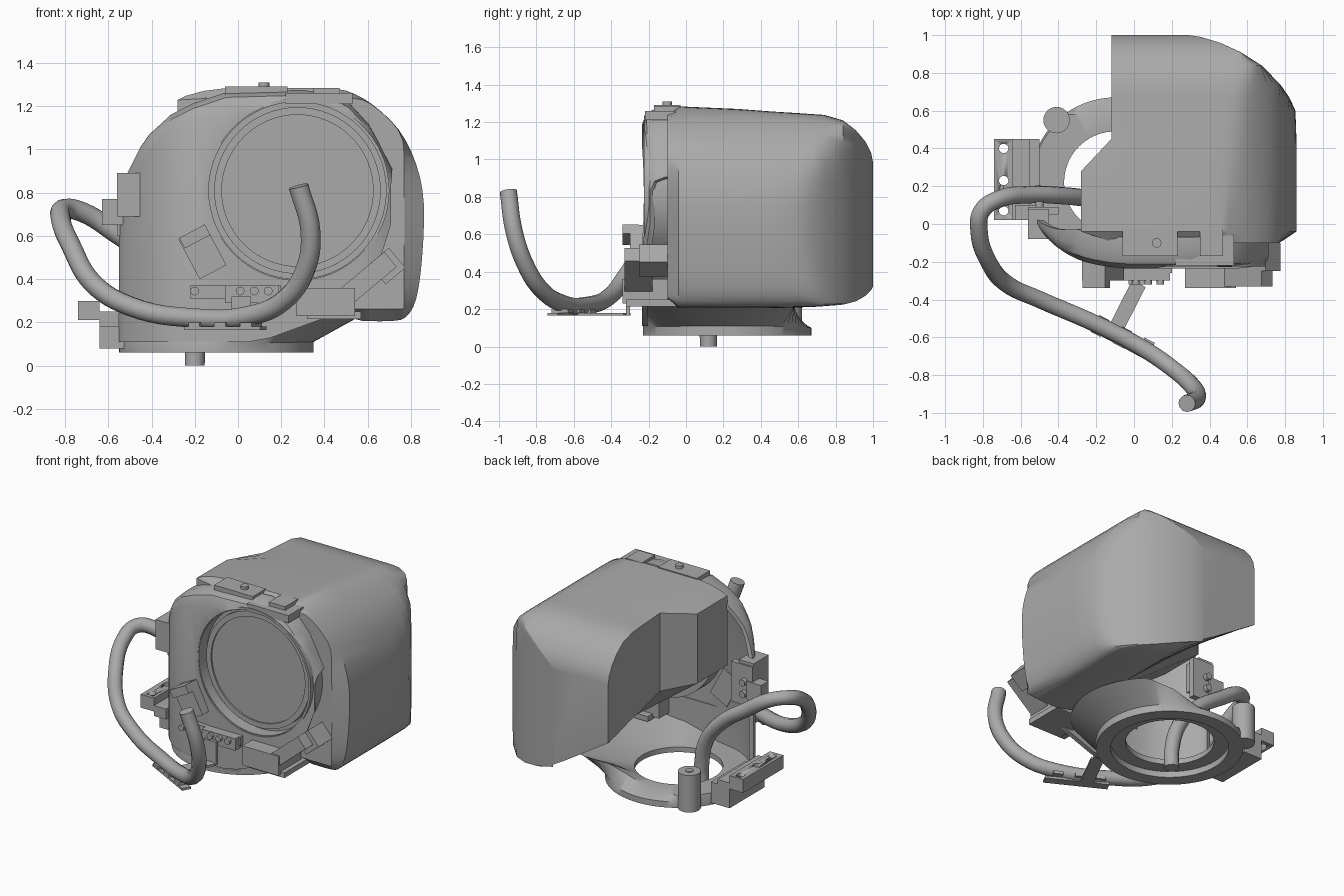
import bpy, bmesh
from math import sin, cos, pi, radians, sqrt
from mathutils import Vector, Matrix

cube = bpy.data.objects.get("Cube")
if cube:
    bpy.data.objects.remove(cube)

grey = bpy.data.materials.new("plain grey")
grey.use_nodes = True
grey.diffuse_color = (0.4, 0.4, 0.4, 1)
grey.node_tree.nodes["Principled BSDF"].inputs["Base Color"].default_value = grey.diffuse_color


def finish(name, bm, smooth=35):
    bmesh.ops.recalc_face_normals(bm, faces=bm.faces)
    mesh = bpy.data.meshes.new(name)
    bm.to_mesh(mesh)
    bm.free()
    mesh.materials.append(grey)
    ob = bpy.data.objects.new(name, mesh)
    bpy.context.collection.objects.link(ob)
    shade(ob, smooth)
    return ob


def shade(ob, angle=35):
    bpy.ops.object.select_all(action='DESELECT')
    ob.select_set(True)
    bpy.context.view_layer.objects.active = ob
    bpy.ops.object.shade_smooth_by_angle(angle=radians(angle))


def apply(ob, kind, **settings):
    mod = ob.modifiers.new(kind, kind)
    for key, value in settings.items():
        setattr(mod, key, value)
    bpy.context.view_layer.objects.active = ob
    bpy.ops.object.modifier_apply(modifier=mod.name)


def box(name, x, y, z, turn=0, axis='Y'):
    """Box from ranges, turned about its own centre."""
    bm = bmesh.new()
    size = [b - a for a, b in (x, y, z)]
    mid = Vector([(a + b) / 2 for a, b in (x, y, z)])
    m = Matrix.Translation(mid) @ Matrix.Rotation(radians(turn), 4, axis) @ Matrix.Diagonal((*size, 1))
    bmesh.ops.create_cube(bm, size=1, matrix=m)
    return finish(name, bm)


def rod(name, start, end, r, sides=24):
    a, b = Vector(start), Vector(end)
    bm = bmesh.new()
    m = Matrix.Translation((a + b) / 2) @ (b - a).to_track_quat('Z', 'Y').to_matrix().to_4x4()
    bmesh.ops.create_cone(bm, cap_ends=True, segments=sides, radius1=r, radius2=r,
                          depth=(b - a).length, matrix=m)
    return finish(name, bm)


def drill(ob, start, end, r, sides):
    cutter = rod("cutter", start, end, r, sides)
    apply(ob, 'BOOLEAN', operation='DIFFERENCE', object=cutter, solver='EXACT')
    bpy.data.objects.remove(cutter)


def loft(name, loops, closed_rows=True, closed_loft=False, caps=False, smooth=35):
    """Skin a list of equally long point loops."""
    bm = bmesh.new()
    rows = [[bm.verts.new(p) for p in loop] for loop in loops]
    n = len(rows[0])
    pairs = list(zip(rows, rows[1:])) + ([(rows[-1], rows[0])] if closed_loft else [])
    for a, b in pairs:
        for i in range(n if closed_rows else n - 1):
            j = (i + 1) % n
            bm.faces.new((a[i], a[j], b[j], b[i]))
    if caps:
        bm.faces.new(rows[0])
        bm.faces.new(rows[-1])
    return finish(name, bm, smooth)


def lerp(table, t):
    if t <= table[0][0]:
        return table[0][1]
    for (a, va), (b, vb) in zip(table, table[1:]):
        if t <= b:
            return va + (vb - va) * (t - a) / (b - a)
    return table[-1][1]


def smooth_path(points, steps=3):
    """Rounded path through the points."""
    p = [Vector(q) for q in points]
    p = [p[0]] + p + [p[-1]]
    out = []
    for a, b, c, d in zip(p, p[1:], p[2:], p[3:]):
        for k in range(steps):
            t = k / steps
            out.append(b + (c - a) * t / 2 + (a * 2 - b * 5 + c * 4 - d) * t * t / 2
                       + (b * 3 - a - c * 3 + d) * t ** 3 / 2)
    return out + [p[-1]]


def soft_min(a, b):
    return (a + b - sqrt((a - b) ** 2 + .0004)) / 2


# Main shell: one outline, trimmed by rounded limits towards the back, slanted underneath
outline = smooth_path([(.39, 1.29), (.5, 1.275), (.62, 1.21), (.745, 1.09), (.825, .93), (.86, .75),
                       (.852, .5), (.825, .31), (.775, .22), (.7, .2), (.58, .2)])
left_top = [(-.28, 1.23), (-.24, 1.25), (-.155, 1.275), (-.05, 1.29)]
# y, left, right limit, bottom limit, top limit, height of the lower left edge
stations = [(-.1, -.1, .77, .26, 1.24, .74), (-.04, -.28, 1, .19, 1.3, .76),
            (.28, -.28, .98, .19, 1.275, .76), (.45, -.12, .94, .19, 1.26, .73),
            (.6, -.12, .87, .2, 1.25, .69), (.67, -.12, .825, .203, 1.245, .67),
            (.74, -.12, .775, .21, 1.24, .66), (.84, -.12, .675, .22, 1.21, .63),
            (.91, -.12, .565, .24, 1.155, .61), (.96, -.12, .455, .27, 1.095, .6),
            (.99, -.12, .355, .3, 1.035, .59), (1, -.12, .29, .32, .985, .59)]
loops = []
for y, l, r, b, t, edge in stations:
    spots = [(x, lerp(left_top, x)) for x in (l, l + .04, l + .12, l + .23)]
    spots += [(x, z) for x, z in outline]
    slant = [(l, edge), (.43, .24)]
    spots += [(x, lerp(slant, soft_min(x, r))) for x in (.43, .2)] + [(l, edge)]
    loops.append([(soft_min(x, r), y, -soft_min(-soft_min(z, t), -b)) for x, z in spots])
loft("main_shell", loops, caps=True, smooth=32)

# Curved front wall with a rounded top edge and a round opening
top = [(-.54, .72), (-.5, .88), (-.42, 1.04), (-.3, 1.15), (-.2, 1.2), (-.05, 1.25), (.3, 1.26),
       (.48, 1.23), (.6, 1.1), (.7, .9)]
low = [(.1, .11), (.4, .22), (.55, .32), (.64, .45), (.7, .65)]
plan = smooth_path([(-.535, .07), (-.52, .03), (-.47, -.04), (-.4, -.11), (-.3, -.17), (-.2, -.2),
                    (-.05, -.22), (.15, -.22), (.3, -.22), (.45, -.22), (.55, -.22), (.63, -.21),
                    (.7, -.18)], 2)
rows = [[(x, y, lerp(low, x)) for x, y in plan]]
for drop, back in ((.07, 0), (.02, .02), (0, .07), (0, .15)):
    rows.append([(x, y + back * min(1, (x + .54) * 4), lerp(top, x) - drop) for x, y in plan])
wall = loft("front_wall", rows, closed_rows=False)
apply(wall, 'SOLIDIFY', thickness=.03, offset=0)
cx, cz = .275, .81
drill(wall, (cx, -.5, cz), (cx, -.1, cz), .415, 64)
shade(wall)


def lathe(name, profile, centre, n=64):
    """Ring about the y axis."""
    loops = [[Vector(centre) + Vector((r * cos(2 * pi * i / n), h, r * sin(2 * pi * i / n)))
              for i in range(n)] for r, h in profile]
    return loft(name, loops, closed_loft=True)


# Round window set back in the opening, with its rim and lining
lathe("opening_lining", [(.41, -.225), (.425, -.225), (.425, -.1), (.41, -.1)], (cx, 0, cz))
lathe("window_rim", [(.35, -.18), (.385, -.18), (.385, -.1), (.35, -.1)], (cx, 0, cz))
rod("window_seat", (cx, -.14, cz), (cx, -.1, cz), .415, 64)
rod("window", (cx, -.17, cz), (cx, -.12, cz), .352, 64)

# Base ring that flares up towards the shell
ox, oy, n = -.1, .22, 72
loops = [[] for _ in range(7)]
for i in range(n):
    a = 2 * pi * i / n
    f = max(0, cos(a))
    rings = [(.27, .1), (.36, .1), (.36, .06), (.45, .06), (.45, .1 + .01 * f),
             (.44 + .2 * f, .135 + .08 * min(1, f * 2)), (.27, .135)]
    for loop, (r, z) in zip(loops, rings):
        far = .58 if z > .13 else 1
        loop.append((ox + r * cos(a), min(far, max(-.235, oy + r * sin(a))), z))
loft("base_ring", loops, closed_loft=True)
rod("ring_boss", (-.41, .55, .06), (-.41, .55, .31), .07)
rod("boss_screw", (-.41, .55, .3), (-.41, .55, .315), .025)

# Side mounting bracket with bolt eyes
box("bracket_web", (-.64, -.5), (.08, .45), (.08, .22))
box("bracket_step", (-.64, -.55), (.02, .45), (.18, .25))
strip = box("bracket_strip", (-.74, -.64), (.02, .45), (.21, .3))
for y in (.07, .23, .4):
    drill(strip, (-.69, y, .1), (-.69, y, .4), .025, 16)

# Bent hose
path = [(-.2, .12, 0), (-.2, .12, .12), (-.25, .135, .32), (-.38, .15, .48), (-.56, .155, .61),
        (-.72, .13, .71), (-.805, .07, .725), (-.82, -.04, .68), (-.77, -.2, .55), (-.67, -.32, .38),
        (-.5, -.4, .275), (-.2, -.53, .22), (.05, -.66, .23), (.21, -.77, .3), (.31, -.86, .44),
        (.335, -.92, .62), (.28, -.95, .83)]
curve = bpy.data.curves.new("hose", 'CURVE')
curve.dimensions = '3D'
curve.bevel_depth = .046
curve.bevel_resolution = 4
curve.use_fill_caps = True
curve.resolution_u = 6
spline = curve.splines.new('BEZIER')
spline.bezier_points.add(len(path) - 1)
for point, co in zip(spline.bezier_points, path):
    point.co = co
    point.handle_left_type = point.handle_right_type = 'AUTO'
curve.materials.append(grey)
bpy.context.collection.objects.link(bpy.data.objects.new("hose", curve))

# Hose support: strap and clamp plates below the hose
box("strap", (-.08, 0), (-.59, -.3), (.165, .18), -27, 'Z')
box("strap_riser", (-.03, .06), (-.32, -.3), (.165, .32))
box("clamp_plate", (-.26, .14), (-.65, -.59), (.165, .18), -28, 'Z')
for x, y in ((-.18, -.54), (-.06, -.6), (.06, -.66)):
    box("clamp_tab", (x - .03, x + .03), (y - .05, y + .05), (.18, .2), -28, 'Z')

# Hose holder on the side of the wall
box("holder_block", (-.56, -.45), (-.08, .08), (.69, .89))
box("holder_plate", (-.56, -.4), (.05, .09), (.6, .87))
box("holder_arm", (-.63, -.52), (.02, .1), (.65, .77))
for z in (.68, .76):
    rod("holder_screw", (-.5, .08, z), (-.5, .12, z), .022, 16)

# Front fittings
box("tilted_block", (-.235, -.095), (-.3, -.18), (.42, .63), -28)
box("tilted_cap", (-.267, -.133), (-.34, -.25), (.57, .625), -28)
box("centre_plate", (-.22, .2), (-.26, -.2), (.31, .37))
box("centre_block", (-.06, .19), (-.3, -.2), (.29, .37))
for x in (-.2, .01, .075, .14):
    rod("plate_screw", (x, -.32, .345), (x, -.22, .345), .02, 16)
box("corner_block", (.27, .54), (-.34, -.1), (.23, .36))
box("corner_ledge", (.32, .57), (-.32, -.05), (.215, .25))
box("corner_arm", (.44, .74), (-.33, -.18), (.35, .44), -40)
box("corner_tip", (.63, .75), (-.25, -.1), (.4, .52), -40)

# Top tabs, ledge and pin
box("top_tab", (-.06, .23), (-.17, -.03), (1.23, 1.29))
box("small_tab", (.35, .47), (-.17, -.03), (1.23, 1.285))
box("top_ledge", (.22, .53), (-.22, -.06), (1.21, 1.26))
rod("top_pin", (.12, -.1, 1.25), (.12, -.1, 1.31), .025, 16)
